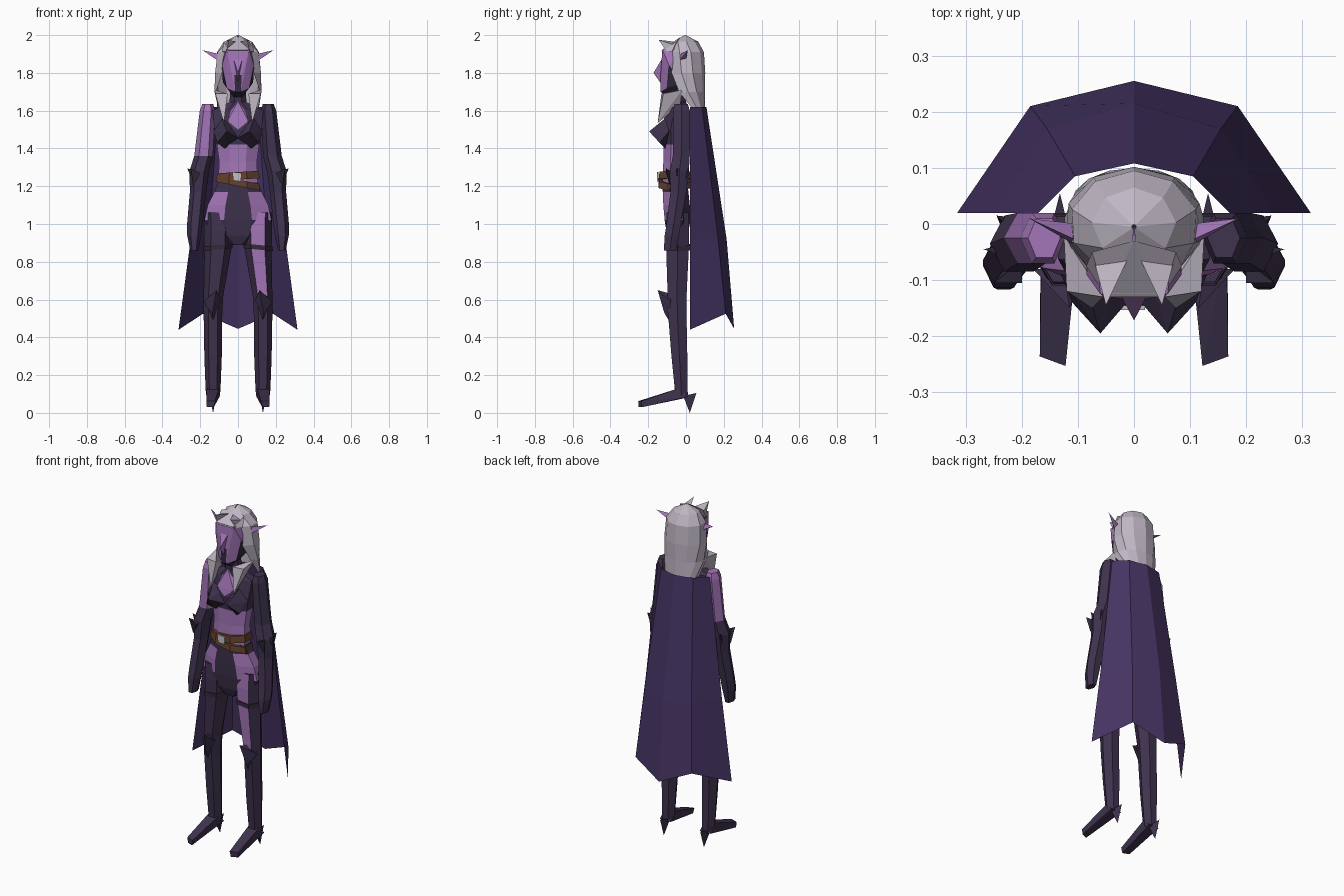
import bpy, bmesh, math


def material(name, rgb):
    m = bpy.data.materials.new(name)
    m.diffuse_color = (*rgb, 1)
    return m


DARK = material("dark_leather", (0.050, 0.033, 0.077))
BLACK = material("black_leather", (0.033, 0.023, 0.045))
CAPE = material("purple_cloth", (0.060, 0.034, 0.125))
SKIN = material("violet_skin", (0.37, 0.18, 0.48))
HAIR = material("silver_hair", (0.52, 0.47, 0.55))
BROWN = material("brown_belt", (0.125, 0.050, 0.024))
METAL = material("pale_metal", (0.55, 0.53, 0.55))


def finish(name, bm, mats, rule=None):
    bmesh.ops.recalc_face_normals(bm, faces=bm.faces)
    if rule:
        for f in bm.faces:
            f.material_index = int(rule(f.calc_center_median(), f.normal))
    me = bpy.data.meshes.new(name)
    bm.to_mesh(me)
    bm.free()
    for m in mats:
        me.materials.append(m)
    ob = bpy.data.objects.new(name, me)
    bpy.context.collection.objects.link(ob)
    return ob


def grid(name, rows, mats, rule=None, closed=False, caps=False):
    """Skin rows of points, optionally closed around and capped."""
    bm = bmesh.new()
    vs = [[bm.verts.new(p) for p in row] for row in rows]
    n = len(rows[0])
    for a, b in zip(vs, vs[1:]):
        for i in range(n if closed else n - 1):
            j = (i + 1) % n
            bm.faces.new((a[i], a[j], b[j], b[i]))
    if caps:
        bm.faces.new(vs[0])
        bm.faces.new(vs[-1])
    return finish(name, bm, mats, rule)


def loft(name, rings, mats, rule=None, n=8, tilt=0, caps=True):
    """Rings are (z, cx, cy, half width, half depth), flat side to the front."""
    k = 1 / math.cos(math.pi / n)
    rows = []
    for z, cx, cy, rx, ry in rings:
        row = []
        for i in range(n):
            a = math.tau * (i + 0.5) / n
            x = cx + k * rx * math.sin(a)
            row.append((x, cy - k * ry * math.cos(a), z + tilt * x))
        rows.append(row)
    return grid(name, rows, mats, rule, True, caps)


def hull(name, pts, mats, rule=None, s=1):
    bm = bmesh.new()
    for x, y, z in pts:
        bm.verts.new((s * x, y, z))
    r = bmesh.ops.convex_hull(bm, input=bm.verts)
    bmesh.ops.delete(bm, geom=r["geom_interior"] + r["geom_unused"], context='VERTS')
    return finish(name, bm, mats, rule)


def plate(name, pts, mat, t=0.008, s=1):
    return hull(name, pts + [(x, y + t, z) for x, y, z in pts], [mat], s=s)


# Cape: half rows mirrored across the spine
cape = []
for half in ([(.17, .02, 1.62), (.105, .085, 1.62), (0, .108, 1.62)],
             [(.25, .02, .92), (.155, .17, .92), (0, .215, .92)],
             [(.315, .02, .44), (.185, .21, .525), (0, .255, .445)]):
    cape.append(half + [(-x, y, z) for x, y, z in half[-2::-1]])
grid("cape", cape, [CAPE])

# Torso and pelvis
loft("torso", [(1.72, 0, -.05, .04, .045), (1.645, 0, -.045, .045, .045),
               (1.60, 0, -.04, .135, .055), (1.50, 0, -.05, .125, .075),
               (1.42, 0, -.05, .112, .07), (1.33, 0, -.055, .10, .065),
               (1.22, 0, -.06, .105, .065)], [DARK, SKIN],
     lambda c, n: 1.22 < c.z < 1.42 and n.y < .3)
loft("pelvis", [(1.22, 0, -.06, .107, .066), (1.17, 0, -.055, .125, .068),
                (1.10, 0, -.05, .16, .07), (1.02, 0, -.045, .178, .068),
                (.94, 0, -.045, .14, .055), (.89, 0, -.045, .04, .035)],
     [DARK, SKIN], lambda c, n: 1.02 < c.z < 1.17 and abs(c.x) > .06 and c.y < -.02)
plate("chest_opening", [(0, -.128, 1.50), (.055, -.12, 1.545), (.04, -.095, 1.60),
                        (0, -.095, 1.65), (-.04, -.095, 1.60), (-.055, -.12, 1.545)], SKIN)

# Belts and buckle
loft("belt", [(1.275, 0, -.06, .108, .08), (1.235, 0, -.06, .115, .085)], [BROWN], tilt=.06)
loft("slung_belt", [(1.235, 0, -.06, .112, .083), (1.20, 0, -.06, .118, .086)], [BROWN], tilt=-.2)
plate("buckle", [(-.03, -.153, 1.275), (.02, -.153, 1.27), (.015, -.153, 1.225), (-.025, -.153, 1.23)], METAL)

# Head, split between skin and a dark mask below
hull("head", [(s * x, y, z) for s in (1, -1) for x, y, z in
              [(.06, -.125, 1.925), (.085, -.09, 1.84), (.07, -.02, 1.93), (.08, -.01, 1.75),
               (.06, -.10, 1.72), (.015, -.135, 1.70), (.02, -.135, 1.79), (.02, -.09, 1.67)]],
     [SKIN, BLACK], lambda c, n: c.z < 1.775)
hull("nose", [(.022, -.13, 1.87), (-.022, -.13, 1.87), (0, -.172, 1.80), (0, -.13, 1.74)], [SKIN])

# Hair: arcs open at the face, gathered to the crown
arcs = [(2.0, .004, .004, -.005, 175), (1.965, .075, .065, 0, 175), (1.91, .115, .095, 0, 148),
        (1.80, .125, .102, 0, 138), (1.70, .125, .10, 0, 112), (1.61, .11, .06, .04, 95)]
grid("hair", [[(rx * math.sin(a), cy + ry * math.cos(a), z)
               for a in (math.radians(half * (i / 4 - 1)) for i in range(9))]
              for z, rx, ry, cy, half in arcs], [HAIR])
hull("hair_front", [(0, -.03, 1.99), (.075, -.05, 1.965), (-.075, -.05, 1.965),
                    (.085, -.075, 1.91), (-.085, -.075, 1.91), (.05, -.13, 1.92), (-.05, -.13, 1.92)], [HAIR])

for s, side in ((1, "left"), (-1, "right")):
    # Fringe, side locks and pointed ears
    hull(side + "_fringe", [(.01, -.06, 1.965), (.07, -.07, 1.95), (.05, -.145, 1.975),
                            (.06, -.10, 1.91)], [HAIR], s=s)
    hull(side + "_lock", [(.125, -.02, 1.71), (.12, -.12, 1.69), (.055, -.13, 1.69),
                          (.085, -.03, 1.63), (.075, -.15, 1.535)], [HAIR], s=s)
    hull(side + "_ear", [(.10, -.03, 1.90), (.10, .0, 1.87), (.10, -.04, 1.86),
                         (.187, .01, 1.92)], [SKIN], s=s)
    # Faceted bodice cup
    hull(side + "_cup", [(.0, -.125, 1.455), (.06, -.195, 1.49), (.13, -.09, 1.49), (.07, -.11, 1.40),
                         (.085, -.11, 1.56), (.11, -.14, 1.43), (.03, -.10, 1.52)],
         [DARK, BLACK], lambda c, n: n.z < -.2, s=s)
    # Arm: one bare upper arm, gloves below
    loft(side + "_arm", [(z, s * x, y, rx, ry) for z, x, y, rx, ry in
                         [(1.635, .16, -.025, .025, .035), (1.60, .162, -.025, .035, .045),
                          (1.36, .182, -.025, .043, .045), (1.28, .205, -.035, .045, .05),
                          (1.17, .212, -.04, .037, .042), (1.0, .228, -.065, .036, .038),
                          (.94, .232, -.075, .032, .038), (.86, .232, -.085, .018, .032)]],
         [DARK, SKIN], lambda c, n: c.x < 0 and c.z > 1.36, n=6)
    # Elbow guard spikes
    for y0, y1, x in ((-.01, .015, .245), (-.05, -.045, .268), (-.085, -.105, .25)):
        hull(side + "_elbow_spike", [(.20, y0 - .02, 1.27), (.20, y0 + .02, 1.27), (.235, y0, 1.20),
                                     (x, y1, 1.295)], [BLACK], s=s)
    # Leg with a bare strip on one thigh
    loft(side + "_leg", [(z, s * x, y, rx, ry) for z, x, y, rx, ry in
                         [(1.06, .11, -.045, .06, .058), (.97, .105, -.045, .066, .062),
                          (.87, .106, -.045, .062, .06), (.62, .13, -.047, .045, .05),
                          (.50, .133, -.045, .042, .048), (.30, .132, -.035, .040, .042),
                          (.12, .132, -.025, .034, .034), (.085, .132, -.022, .03, .032)]],
         [DARK, SKIN], lambda c, n: c.x > 0 and c.z > .62 and n.y < -.8, n=6)
    loft(side + "_thigh_band", [(.90, s * .106, -.045, .067, .065), (.875, s * .107, -.045, .067, .065)],
         [BLACK], n=6, tilt=-s * .1)
    # Knee guard
    hull(side + "_knee_guard", [(.115, -.15, 1.3 / 2), (.09, -.085, .60), (.18, -.08, .59),
                                (.135, -.115, .53), (.13, -.08, .47), (.125, -.08, .63)], [DARK], s=s)
    # Pointed shoe and spike heel
    hull(side + "_shoe", [(.10, -.04, .13), (.165, -.04, .13), (.098, .01, .085), (.166, .01, .085),
                          (.122, -.253, .062), (.168, -.236, .062), (.128, -.25, .03), (.165, -.235, .03),
                          (.105, -.02, .075), (.16, -.02, .075)], [DARK], s=s)
    hull(side + "_heel", [(.115, -.015, .09), (.15, -.015, .09), (.132, .055, .105),
                          (.132, .02, .0)], [DARK], s=s)
